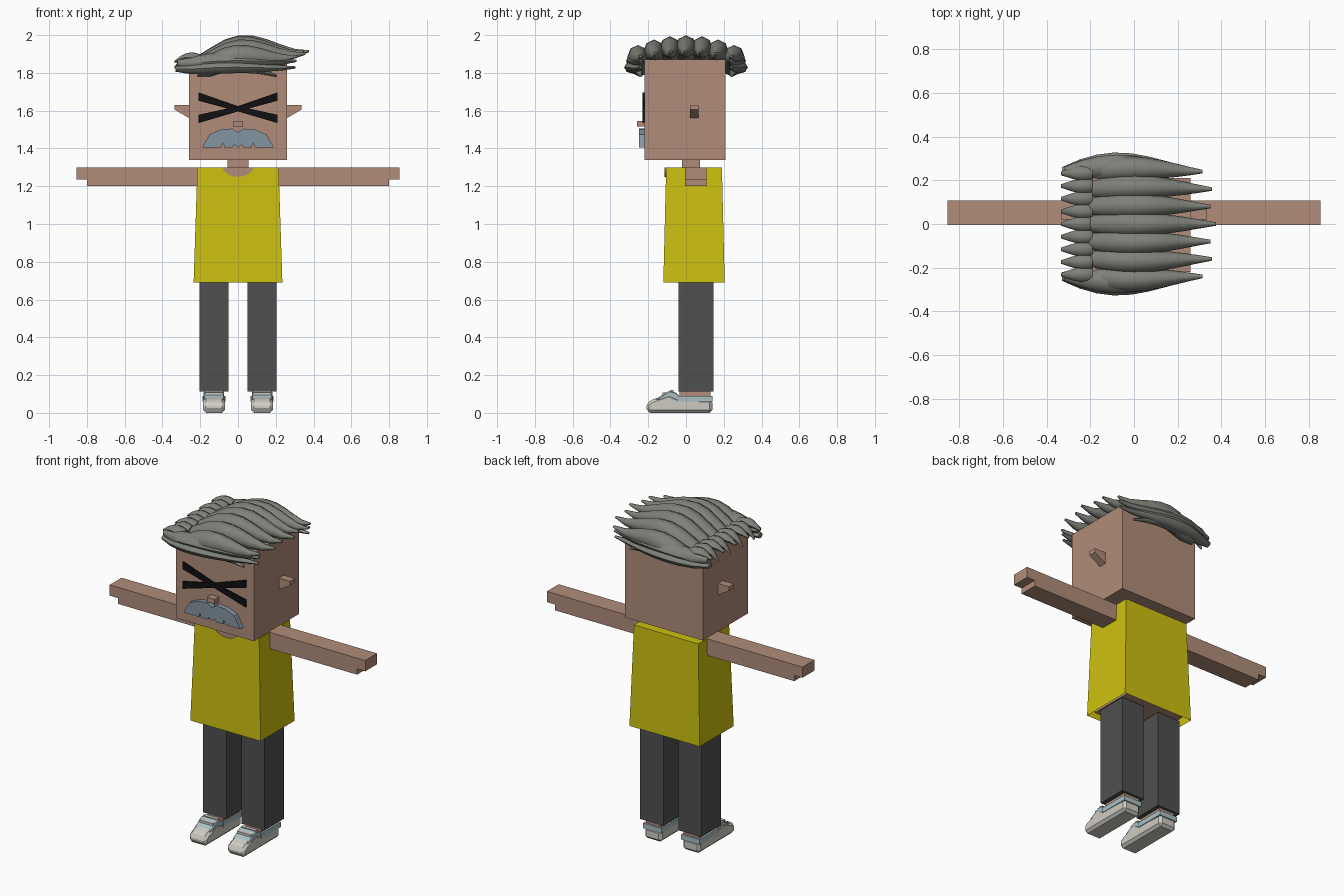
import bpy, bmesh
from math import sin, cos, pi, radians

cube = bpy.data.objects.get("Cube")
if cube:
    bpy.data.objects.remove(cube)


def material(name, red, green, blue):
    mat = bpy.data.materials.new(name)
    mat.use_nodes = True
    mat.diffuse_color = (red, green, blue, 1)
    bsdf = mat.node_tree.nodes["Principled BSDF"]
    bsdf.inputs["Base Color"].default_value = mat.diffuse_color
    return mat


SKIN = material("skin", .44, .265, .195)
YELLOW = material("shirt yellow", .61, .53, .005)
GREY = material("trouser grey", .08, .08, .08)
HAIR = material("hair grey", .21, .22, .19)
BLUE = material("moustache blue grey", .23, .3, .36)
BLACK = material("brow black", .005, .005, .005)
WHITE = material("shoe white", .62, .6, .54)
TRIM = material("shoe pale blue", .4, .52, .55)


def loft(name, rings, mat, open_start=False):
    """Skin a list of rings that have equal point counts."""
    bm = bmesh.new()
    rows = [[bm.verts.new(point) for point in ring] for ring in rings]
    count = len(rows[0])
    for near, far in zip(rows, rows[1:]):
        for i in range(count):
            j = (i + 1) % count
            bm.faces.new((near[i], near[j], far[j], far[i]))
    if not open_start:
        bm.faces.new(rows[0])
    bm.faces.new(rows[-1])
    bmesh.ops.recalc_face_normals(bm, faces=bm.faces)
    mesh = bpy.data.meshes.new(name)
    bm.to_mesh(mesh)
    bm.free()
    mesh.materials.append(mat)
    part = bpy.data.objects.new(name, mesh)
    bpy.context.collection.objects.link(part)
    return part


def rectangle(xs, ys, z):
    return [(xs[0], ys[0], z), (xs[1], ys[0], z), (xs[1], ys[1], z), (xs[0], ys[1], z)]


def box(name, xs, ys, zs, mat):
    return loft(name, [rectangle(xs, ys, z) for z in zs], mat)


def front_prism(name, outline, ys, mat):
    """Extrude an x-z outline from front to back."""
    return loft(name, [[(x, y, z) for x, z in outline] for y in ys], mat)


def side_prism(name, outline, xs, mat, bevel):
    """Extrude a y-z outline sideways and chamfer its edges."""
    part = loft(name, [[(x, y, z) for y, z in outline] for x in xs], mat)
    chamfer = part.modifiers.new("chamfer", 'BEVEL')
    chamfer.width = bevel
    chamfer.segments = 1


def both(half):
    return (-half, half)


# Head, neck and body
box("head", both(.26), (-.22, .21), (1.34, 1.87), SKIN)
box("neck", both(.055), (-.02, .075), (1.25, 1.35), SKIN)
box("body", both(.2), (-.095, .18), (.71, 1.29), SKIN)
loft("shirt", [rectangle(both(.235), (-.12, .205), .69),
               rectangle(both(.215), (-.105, .19), 1.3)], YELLOW, open_start=True)
scoop = [pi * i / 10 for i in range(11)]
front_prism("neckline", [(.08 * cos(a), 1.3 - .05 * sin(a)) for a in scoop],
            (-.113, -.104), SKIN)

# Nose and moustache with a notched lower edge
box("nose", both(.026), (-.26, -.218), (1.515, 1.545), SKIN)
top = [(.03, 1.505), (.09, 1.5), (.15, 1.475), (.19, 1.405)]
notches = [(.09, 1.405), (.08, 1.43), (.07, 1.405), (.03, 1.405), (.02, 1.42)]
half = top + notches
front_prism("moustache", [(0, 1.485)] + half + [(0, 1.405)] + [(-x, z) for x, z in half[::-1]],
            (-.25, -.219), BLUE)

# Crossed brows, narrow where they meet
for name, s in (("brow_falling", 1), ("brow_rising", -1)):
    stations = [(-.21 * s, 1.675, .022), (0, 1.61, .014), (.21 * s, 1.556, .022)]
    upper = [(x, z + thick) for x, z, thick in stations]
    lower = [(x, z - thick) for x, z, thick in stations]
    front_prism(name, upper + lower[::-1], (-.229, -.2195), BLACK)

# Limbs, ears and shoes on both sides
for side, s in (("left", 1), ("right", -1)):
    def span(inner, outer):
        return (inner * s, outer * s)

    arm_depth = (-.005, .108)
    box(side + "_arm", span(.2, .8), arm_depth, (1.2, 1.3), SKIN)
    box(side + "_hand", span(.8, .855), arm_depth, (1.235, 1.3), SKIN)
    ear = [(.25, 1.63), (.335, 1.63), (.335, 1.605), (.25, 1.555)]
    front_prism(side + "_ear", [(x * s, z) for x, z in ear], (.02, .066), SKIN)
    box(side + "_trouser_leg", span(.05, .205), (-.04, .145), (.112, .7), GREY)
    box(side + "_foot", span(.075, .178), (-.035, .13), (.06, .115), SKIN)
    sole = [(-.21, .01), (-.19, 0), (.14, 0), (.14, .07), (-.04, .08),
            (-.09, .1), (-.18, .07), (-.21, .05)]
    side_prism(side + "_shoe", sole, span(.07, .185), WHITE, .015)
    tongue = [(-.165, .07), (-.09, .116), (-.055, .108), (-.035, .09), (-.035, .06)]
    side_prism(side + "_shoe_tongue", tongue, span(.073, .182), TRIM, .005)
    box(side + "_shoe_collar", span(.066, .188), (-.045, .141), (.06, .09), TRIM)
    for place, y, z in (("lower", -.125, .108), ("upper", -.085, .12)):
        box(f"{side}_{place}_strap", span(.08, .175), (y, y + .02), (.07, z), WHITE)


def lock(name, xs, y, z, rise, lift, width, height, bow=0, root=.2, steps=8):
    """Arched hair lock that swells from its root and tapers to a blunt tip."""
    rings = []
    for step in range(steps + 1):
        t = step / steps
        u = t ** .8
        arch = max(sin(pi * u), 0) ** 1.5
        swell = max(sin(pi * (root + (1 - root) * u)), 0)
        a = width * swell / 2 + .008
        b = height * swell / 2 + .006
        x = xs[0] + (xs[1] - xs[0]) * t
        middle = y + bow * arch
        centre = z + rise * arch + lift * t ** 4 - b
        corners = [pi * k / 4 for k in range(8)]
        rings.append([(x, middle + a * cos(c), centre + b * sin(c)) for c in corners])
    part = loft(name, rings, HAIR)
    bpy.ops.object.select_all(action='DESELECT')
    part.select_set(True)
    bpy.context.view_layer.objects.active = part
    bpy.ops.object.shade_smooth_by_angle(angle=radians(50))


# Overlapping locks swept across the crown
for i in range(-3, 4):
    y = i * .08
    drop = .9 * y * y
    tip = .375 - .7 * y * y - .02 * (i % 2)
    lock(f"crown_lock_{i + 4}", (-.215, tip), y, 1.89 - drop / 2, .11 - drop / 2, .03,
         .1, .12, bow=y * .06)

# Short tufts over one side
for i in range(-4, 5):
    lock(f"side_tuft_{i + 5}", (-.19, -.335), i * .058, 1.895, .015, -.03 - .03 * (i % 2),
         .055, .045, root=.3, steps=5)

# Low locks framing the brow and the nape
for name, s in (("front", -1), ("back", 1)):
    lock(name + "_fringe_upper", (-.32, .31), s * .24, 1.87, .04, 0, .09, .08,
         bow=s * .025, root=.1)
    lock(name + "_fringe_lower", (-.33, .305), s * .24, 1.835, .028, 0, .08, .055,
         bow=s * .04, root=.1)
    lock(name + "_fringe_tip", (-.2, .205), s * .24, 1.83, .015, -.04, .055, .035,
         bow=s * .025)
